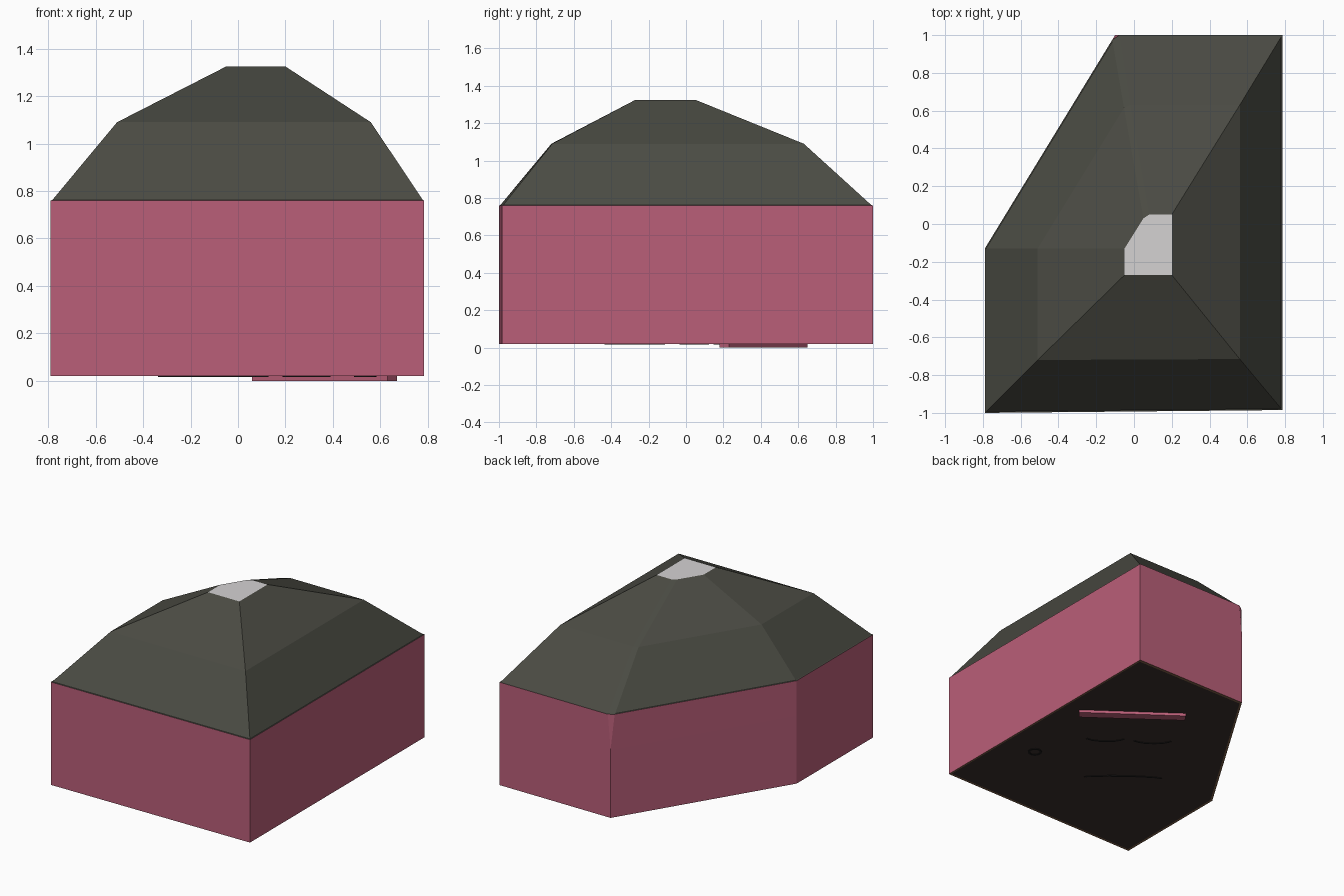
import bpy, bmesh, math
from mathutils import Vector

if "Cube" in bpy.data.objects:
    bpy.data.objects.remove(bpy.data.objects["Cube"])


def material(name, rgb):
    m = bpy.data.materials.new(name)
    m.diffuse_color = (*rgb, 1)
    m.use_nodes = True
    m.node_tree.nodes["Principled BSDF"].inputs["Base Color"].default_value = m.diffuse_color
    return m


PINK = material("rose_wall", (0.49, 0.114, 0.19))
ROOF = material("charcoal_roof", (0.069, 0.07, 0.056))
CAP = material("pale_grey", (0.66, 0.645, 0.65))
UNDER = material("dark_brown", (0.045, 0.031, 0.027))
RIM = material("tan_edge", (0.22, 0.12, 0.065))
MARK = material("near_black", (0.012, 0.011, 0.011))


def finish(bm, name, mats):
    bmesh.ops.remove_doubles(bm, verts=bm.verts[:], dist=0.0005)
    me = bpy.data.meshes.new(name)
    bm.to_mesh(me)
    bm.free()
    for m in mats:
        me.materials.append(m)
    ob = bpy.data.objects.new(name, me)
    bpy.context.collection.objects.link(ob)
    return ob


def loft(name, rings, mats, top=None, bottom=None):
    """Skin stacked (z, outline) rings; top/bottom are cap material indices."""
    bm = bmesh.new()
    rows = [[bm.verts.new((x, y, z)) for x, y in pts] for z, pts in rings]
    n = len(rows[0])
    for a, b in zip(rows, rows[1:]):
        for i in range(n):
            j = (i + 1) % n
            bm.faces.new((a[i], a[j], b[j], b[i]))
    if top is not None:
        bm.faces.new(rows[-1]).material_index = top
    if bottom is not None:
        bm.faces.new(rows[0][::-1]).material_index = bottom
    return finish(bm, name, mats)


# Outlines: front left, front right, back right, split back corner, left
sharp = [(-.79, -1), (.785, -.985), (.785, 1), (-.1, 1), (-.1, 1), (-.79, -.13)]
eave = [(-.79, -1), (.785, -.985), (.785, 1), (-.078, 1), (-.115, .975), (-.79, -.13)]
bend = [(-.51, -.72), (.56, -.715), (.56, .63), (-.02, .63), (-.053, .615), (-.51, -.13)]
crown = [(-.05, -.27), (.2, -.27), (.2, .05), (.08, .05), (.05, .03), (-.05, -.13)]


def shrink(pts, f):
    c = Vector((0.1, -0.1))
    return [tuple(c + (Vector(p) - c) * f) for p in pts]


# Walls, with the small facet under the back corner
loft("walls", [(.02, sharp), (.51, sharp), (.76, eave)], [PINK])

# Roof with two pitches and a pale flat crown
loft("roof", [(.76, eave), (.762, shrink(eave, .992)), (1.09, bend), (1.325, crown)],
     [ROOF, CAP], top=1)

# Underside panel with a thin tan border
loft("underside", [(.02, sharp), (.02, shrink(sharp, .982))][::-1],
     [RIM, UNDER], bottom=1)

# Diagonal bar under the floor
bar = [(.63, .18), (.67, .23), (.095, .65), (.06, .60)]
loft("floor_bar", [(0, bar), (.021, bar)], [PINK], top=0, bottom=0)


# Thin marks on the underside, laid out along the bar direction
U = Vector((-.79, .61))
V = Vector((.61, .79))


def arc_mark(name, centre, rx, ry, a0, a1, width, steps=14):
    bm = bmesh.new()
    rows = []
    for k in range(steps + 1):
        a = math.radians(a0 + (a1 - a0) * k / steps)
        row = []
        for s, z in ((-.5, .016), (.5, .016), (.5, .021), (-.5, .021)):
            p = (Vector(centre) + U * (rx + s * width) * math.cos(a)
                 + V * (ry + s * width) * math.sin(a))
            row.append(bm.verts.new((p.x, p.y, z)))
        rows.append(row)
    for a, b in zip(rows, rows[1:]):
        for i in range(4):
            j = (i + 1) % 4
            bm.faces.new((a[i], a[j], b[j], b[i]))
    if abs(a1 - a0) < 360:
        bm.faces.new(rows[0][::-1])
        bm.faces.new(rows[-1])
    bmesh.ops.remove_doubles(bm, verts=bm.verts[:], dist=0.0005)
    bmesh.ops.recalc_face_normals(bm, faces=bm.faces[:])
    finish(bm, name, [MARK])


arc_mark("underside_ring", (.536, -.389), .04, .04, 0, 360, .015, 16)
for i, c in enumerate([(.30, .06), (.04, .24)]):
    arc_mark(f"underside_curve_{i + 1}", c, .13, .05, 200, 340, .012)
arc_mark("underside_long_curve", (-.14, -.28), .27, .03, 20, 160, .014)
